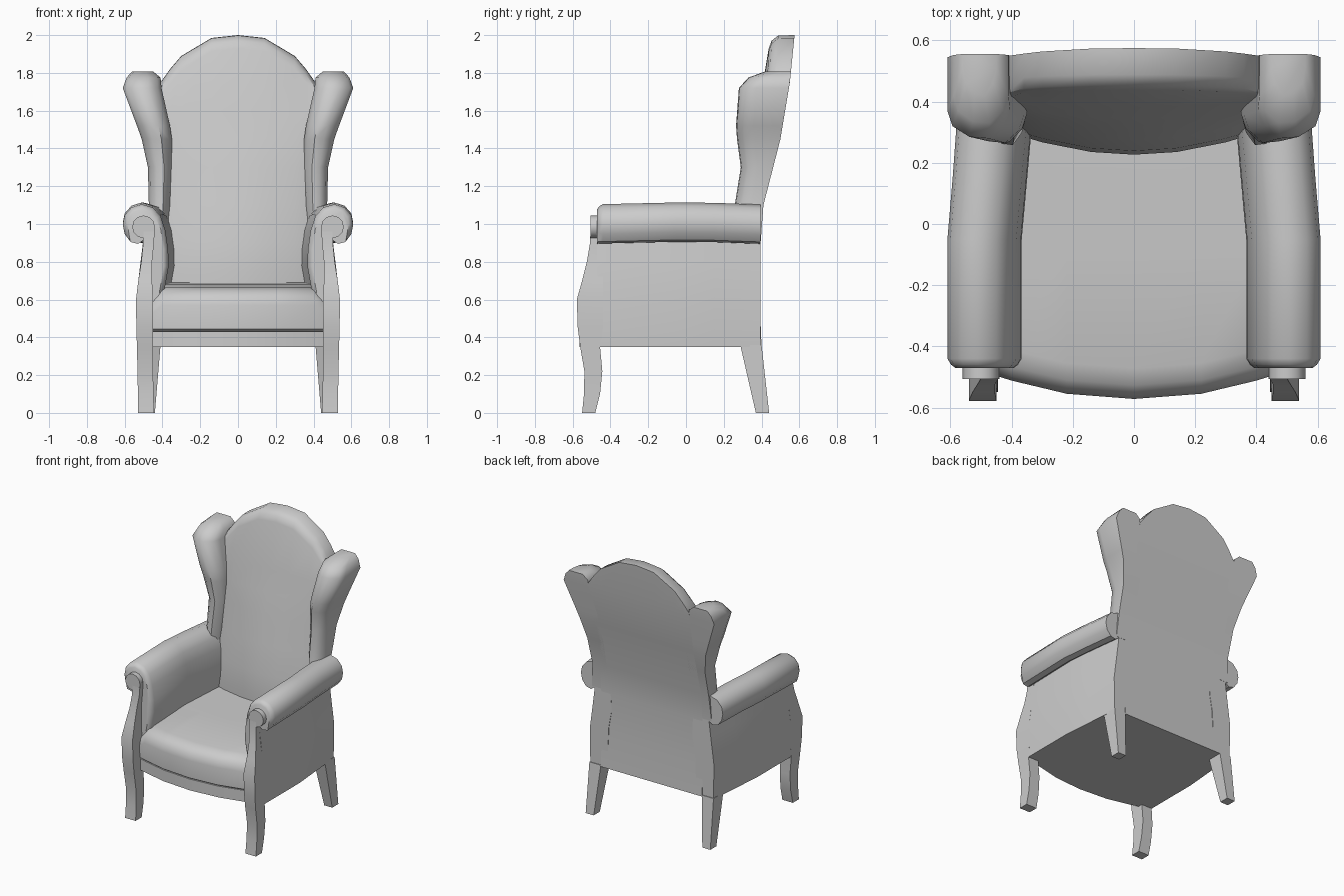
import bpy, bmesh, math

if "Cube" in bpy.data.objects:
    bpy.data.objects.remove(bpy.data.objects["Cube"])


def finish(name, bm, mirror=False, angle=38):
    bmesh.ops.recalc_face_normals(bm, faces=bm.faces)
    me = bpy.data.meshes.new(name)
    bm.to_mesh(me)
    bm.free()
    ob = bpy.data.objects.new(name, me)
    bpy.context.collection.objects.link(ob)
    bpy.ops.object.select_all(action='DESELECT')
    ob.select_set(True)
    bpy.context.view_layer.objects.active = ob
    bpy.ops.object.shade_smooth_by_angle(angle=math.radians(angle))
    if mirror:
        m = ob.modifiers.new("Mirror", 'MIRROR')
        m.use_mirror_merge = False
    return ob


def loft(name, rings, mirror=False, angle=38):
    """Skin a series of closed rings and cap both ends."""
    bm = bmesh.new()
    vs = [[bm.verts.new(p) for p in r] for r in rings]
    n = len(rings[0])
    for a, b in zip(vs, vs[1:]):
        for i in range(n):
            j = (i + 1) % n
            bm.faces.new((a[i], a[j], b[j], b[i]))
    bm.faces.new(vs[0])
    bm.faces.new(vs[-1])
    return finish(name, bm, mirror, angle)


def interp(table, t):
    """Piecewise linear lookup in (key, value) pairs."""
    for (a, u), (b, v) in zip(table, table[1:]):
        if t <= b:
            return u + (v - u) * max(0, t - a) / (b - a)
    return table[-1][1]


REAR = [(.35, .40), (.6, .39), (.9, .395), (1.1, .41), (1.45, .50), (1.75, .55), (2, .575)]
FRONT = [(.35, .235), (.7, .225), (.85, .23), (1.1, .275), (1.45, .345), (1.75, .42), (2, .445)]
ARCH = [(0, 2), (.14, 1.985), (.3, 1.89), (.36, 1.82), (.41, 1.75)]

# Padded backrest with arched top
rings = []
for x in (-.41, -.36, -.3, -.14, 0, .14, .3, .36, .41):
    h = interp(ARCH, abs(x))
    zs = [.35, .6, .75, .9, 1.1, 1.3, 1.45, 1.6, h - .07]
    bow = .055 * (x / .35) ** 2
    ring = []
    for z in zs:
        fade = 1 if z < 1 else max(.15, 1 - (z - 1) / .8)
        ring.append((x, interp(FRONT, z) + bow * fade, z))
    y1 = ring[-1][1]
    ring += [(x, y1 + .015, h - .03), (x, y1 + .05, h - .002), (x, interp(REAR, h), h)]
    ring += [(x, interp(REAR, z), z) for z in (1.75, 1.45, 1.1, .9, .6, .35)]
    rings.append(ring)
loft("backrest", rings)

# Wings: z, inner x, outer x, front y
levels = [(.92, .37, .485, .26), (1.1, .355, .472, .258), (1.3, .345, .477, .29),
          (1.45, .35, .51, .27), (1.52, .36, .535, .265), (1.72, .405, .61, .28),
          (1.775, .41, .59, .33), (1.808, .45, .56, .42)]
rings = []
for z, xi, xo, yf in levels:
    w, b = xo - xi, min(interp(REAR, z), .56)
    rings.append([(xi, b, z), (xi, yf + .09, z), (xi + w * .1, yf + .04, z),
                  (xi + w * .35, yf, z), (xi + w * .65, yf + .005, z),
                  (xi + w * .92, yf + .04, z), (xo, yf + .09, z), (xo, b, z)])
loft("wing", rings, True, 50)

# Rolled arm and side panel, one section swept from front to rear
SECTION = [(.535, .35), (.54, .6), (.515, .8), (.50, .92), (.53, .9), (.57, .91),
           (.60, .95), (.61, 1.0), (.60, 1.05), (.565, 1.09), (.51, 1.108), (.45, 1.09),
           (.41, 1.045), (.385, .97), (.37, .87), (.367, .78), (.39, .65), (.40, .35)]
stations = [(-.47, 0, 0, -.005, .025), (-.46, 0, 0, -.003, .012), (-.44, 0, 0, -.003, 0),
            (-.05, 0, 0, .006, 0), (.15, -.018, -.017, .004, 0), (.395, -.04, -.035, -.005, 0)]
rings = []
for y, di, do, dz, inset in stations:
    ring = []
    for x, z in SECTION:
        s = di + (do - di) * (x - .36) / .25
        xx, zz = x + s, z
        if z > .6:
            zz += dz
            cx, cz = (.51, 1.0) if z > .88 else (.51, z)
            d = math.hypot(cx - xx, cz - zz) or 1
            if not (x > .49 and z < .93):
                xx += (cx - xx) / d * inset
                zz += (cz - zz) / d * inset
        ring.append((xx, y, zz))
    rings.append(ring)
loft("arm", rings, True)

# Front leg flowing up into the arm post: z, x inner, x outer, y front, y back
posts = [(0, .445, .53, -.55, -.48), (.1, .447, .53, -.54, -.455), (.22, .45, .532, -.538, -.443),
         (.35, .45, .535, -.56, -.455), (.45, .45, .538, -.573, -.44), (.6, .45, .54, -.578, -.44),
         (.7, .455, .528, -.55, -.44), (.8, .455, .512, -.525, -.44), (.9, .445, .502, -.508, -.44),
         (.99, .44, .50, -.505, -.44)]
loft("front_leg_post", [[(a, f, z), (b, f, z), (b, r, z), (a, r, z)]
                        for z, a, b, f, r in posts], True)

# Scroll ends on the arm fronts
loft("arm_scroll", [[(.50 + .06 * math.cos(i * math.pi / 6), y, .985 + .06 * math.sin(i * math.pi / 6))
                     for i in range(12)] for y in (-.506, -.44)], True)

# Raked rear legs
loft("rear_leg", [[(a, f, z), (b, f, z), (b, r, z), (a, r, z)] for z, a, b, f, r in
                  ((0, .44, .505, .37, .44), (.36, .41, .503, .287, .40))], True)

# Bowed seat rail and cushion, swept across the width
BOW = [(0, -.572), (.22, -.555), (.40, -.512), (.455, -.495)]
rail, cushion = [], []
for x in (-.455, -.40, -.22, 0, .22, .40, .455):
    f = interp(BOW, abs(x))
    drop = .045 if abs(x) > .42 else 0
    rail.append([(x, f + .008, .35), (x, f + .008, .432), (x, .38, .432), (x, .38, .35)])
    cushion.append([(x, f + .02, .43), (x, f + .003, .443), (x, f, .57 - drop),
                    (x, f + .012, .615 - drop), (x, f + .045, .648 - drop),
                    (x, f + .1, .663 - drop), (x, -.1, .68 - drop), (x, .3, .69 - drop), (x, .3, .43)])
loft("seat_rail", rail)
loft("seat_cushion", cushion)
